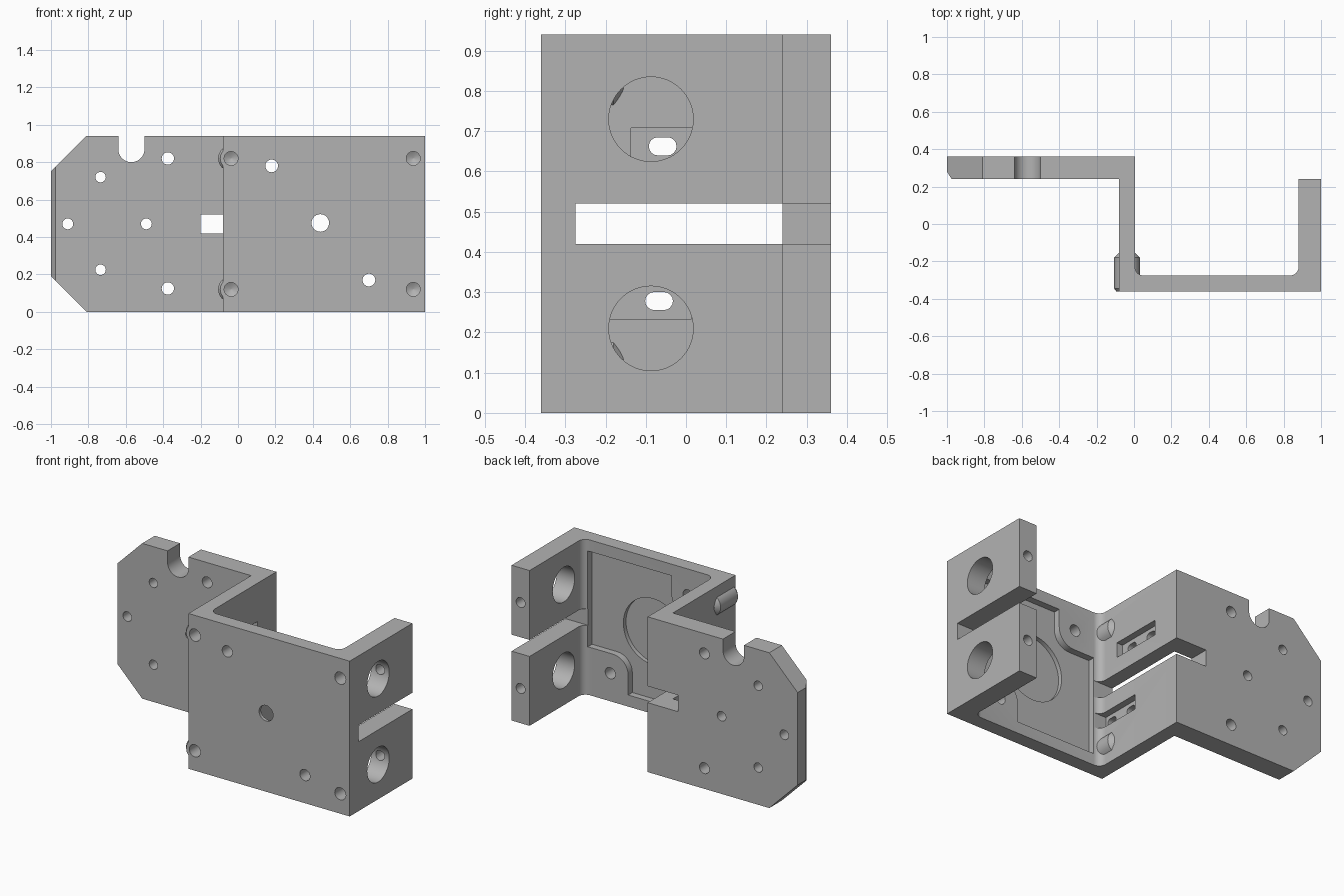
import bpy, bmesh
from math import cos, sin, radians, pi

cube = bpy.data.objects.get("Cube")
if cube:
    bpy.data.objects.remove(cube, do_unlink=True)

grey = bpy.data.materials.new("machined grey")
grey.use_nodes = True
grey.diffuse_color = (0.45, 0.45, 0.45, 1)
grey.node_tree.nodes["Principled BSDF"].inputs["Base Color"].default_value = (0.45, 0.45, 0.45, 1)

HEIGHT = 0.94
MID = HEIGHT / 2
AXES = {"x": lambda u, v, w: (w, u, v),
        "y": lambda u, v, w: (u, w, v),
        "z": lambda u, v, w: (u, v, w)}


def loft(name, axis, *sections):
    """Solid through outlines given as (position along axis, points)."""
    bm = bmesh.new()
    rings = [[bm.verts.new(AXES[axis](u, v, w)) for u, v in pts] for w, pts in sections]
    n = len(rings[0])
    for a, b in zip(rings, rings[1:]):
        for i in range(n):
            j = (i + 1) % n
            bm.faces.new((a[i], a[j], b[j], b[i]))
    bm.faces.new(rings[0])
    bm.faces.new(rings[-1])
    bmesh.ops.recalc_face_normals(bm, faces=bm.faces)
    mesh = bpy.data.meshes.new(name)
    bm.to_mesh(mesh)
    bm.free()
    mesh.materials.append(grey)
    obj = bpy.data.objects.new(name, mesh)
    bpy.context.collection.objects.link(obj)
    return obj


def arc(u, v, r, start, end, steps=8):
    angles = [radians(start + (end - start) * i / steps) for i in range(steps + 1)]
    return [(u + r * cos(a), v + r * sin(a)) for a in angles]


def circle(u, v, r, n=40):
    return [(u + r * cos(2 * pi * i / n), v + r * sin(2 * pi * i / n)) for i in range(n)]


def rect(u0, u1, v0, v1):
    return [(u0, v0), (u1, v0), (u1, v1), (u0, v1)]


def combine(tool, operation):
    mod = bracket.modifiers.new("join", "BOOLEAN")
    mod.object, mod.operation, mod.solver = tool, operation, "EXACT"
    bpy.context.view_layer.update()
    graph = bpy.context.evaluated_depsgraph_get()
    mesh = bpy.data.meshes.new_from_object(bracket.evaluated_get(graph))
    bracket.modifiers.clear()
    bracket.data = mesh
    bpy.data.objects.remove(tool, do_unlink=True)


def cut(axis, a, b, pts):
    combine(loft("cutter", axis, (a, pts), (b, pts)), "DIFFERENCE")


# Folded bracket body: mounting plate, middle wall, front plate, clamp arm
IN = -0.275
profile = [(-1, 0.36), (-1, 0.28), (-0.975, 0.24), (-0.08, 0.24), (-0.08, -0.36),
           (1, -0.36), (1, 0.24), (0.88, 0.24)]
profile += arc(0.835, IN + 0.045, 0.045, 0, -90)
profile += arc(0.05, IN + 0.045, 0.045, 270, 180)
profile += [(0.005, 0.36)]
bracket = loft("bracket", "z", (0, profile), (HEIGHT, profile))

# Screw bosses with chamfered ends on the middle wall
for z in (0.12, 0.82):
    wide, narrow = circle(-0.037, z, 0.069), circle(-0.037, z, 0.044)
    mid = circle(-0.037, z, 0.058)
    combine(loft("boss", "y", (-0.36, mid), (-0.345, wide), (-0.18, wide), (-0.155, narrow)), "UNION")

# Clipped corners and cable notch of the mounting plate
for s in (1, -1):
    corner = [(-1.01, MID + s * 0.27), (-0.80, MID + s * 0.48), (-1.01, MID + s * 0.48)]
    cut("y", 0.1, 0.5, corner)
notch = [(-0.50, 1.0), (-0.64, 1.0)] + arc(-0.57, 0.87, 0.07, 180, 360, 20)
cut("y", 0.1, 0.5, notch)

# Mounting plate holes
for x, z, r in [(-0.735, 0.72, 0.028), (-0.735, 0.225, 0.028), (-0.91, 0.47, 0.029),
                (-0.49, 0.47, 0.029), (-0.375, 0.82, 0.033), (-0.375, 0.125, 0.033)]:
    cut("y", 0.2, 0.4, circle(x, z, r, 24))

# Long slot through arm, wall and plate
cut("x", -0.2, 1.1, rect(IN, 0.5, 0.42, 0.52))

# Inner pocket leaving two rounded corner lands, with a round counterbore
pocket = [(0.05, 0.07), (0.58, 0.07)] + arc(0.68, 0.19, 0.1, 180, 90) + [(0.85, 0.29), (0.85, 0.87), (0.29, 0.87)]
pocket += arc(0.19, 0.76, 0.1, 0, -90) + [(0.05, 0.66)]
cut("y", -0.315, IN + 0.03, pocket)
cut("y", -0.34, IN, circle(0.44, 0.475, 0.2, 64))

# Front plate through holes
for x, z, r in [(0.18, 0.78, 0.034), (0.44, 0.475, 0.047), (0.70, 0.17, 0.034)]:
    cut("y", -0.5, -0.2, circle(x, z, r, 32))

# Blind screw holes with drill tips in the front
for x in (-0.037, 0.937):
    for z in (0.12, 0.82):
        hole, tip = circle(x, z, 0.037, 32), circle(x, z, 0.002, 32)
        combine(loft("drill", "y", (-0.5, hole), (-0.21, hole), (-0.19, tip)), "DIFFERENCE")

# Clamp arm bores and their set screw holes
for z in (0.21, 0.73):
    cut("x", 0.8, 1.1, circle(-0.087, z, 0.105, 64))
    cut("y", -0.03, 0.4, circle(0.94, z, 0.03, 24))

# Sunken switch seats, each with two oval holes through the middle wall
for y, z, start in ((0.021, 0.6625, -0.137), (-0.146, 0.278, IN)):
    cut("x", -0.035, 0.045, rect(start, y + 0.16, z - 0.045, z + 0.045))
    for s in (-1, 1):
        c = y + s * 0.079
        oval = arc(c - 0.012, z, 0.0225, 90, 270) + arc(c + 0.012, z, 0.0225, -90, 90)
        cut("x", -0.2, 0.0, oval)

bpy.ops.object.select_all(action="DESELECT")
bracket.select_set(True)
bpy.context.view_layer.objects.active = bracket
bpy.ops.object.shade_smooth_by_angle(angle=radians(30))
